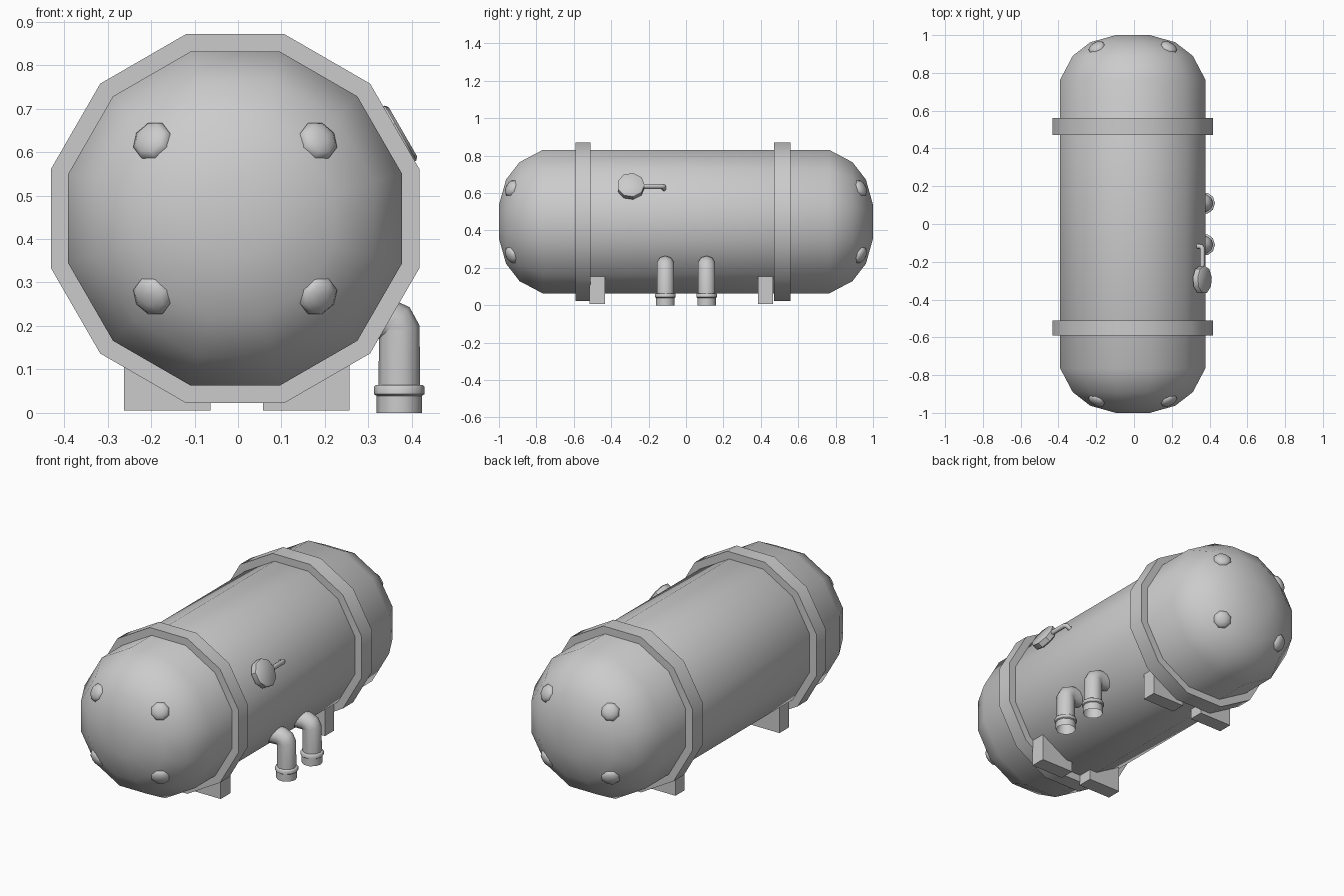
import bpy, bmesh
from math import radians, pi, cos, sin
from mathutils import Matrix, Vector

if "Cube" in bpy.data.objects:
    bpy.data.objects.remove(bpy.data.objects["Cube"])

CX, CZ = -0.0065, 0.447          # tank axis runs along y through here
R12 = 1 / cos(pi / 12)           # apothem to corner radius for twelve sides


def finish(name, bm, angle):
    bmesh.ops.recalc_face_normals(bm, faces=bm.faces)
    me = bpy.data.meshes.new(name)
    bm.to_mesh(me)
    bm.free()
    ob = bpy.data.objects.new(name, me)
    bpy.context.collection.objects.link(ob)
    me.shade_smooth()
    me.set_sharp_from_angle(angle=radians(angle))
    return ob


def lathe(name, profile, sides, matrix, angle=40, cap0=False, cap1=False, phase=0.0, closed=False):
    """Spin (radius, height) points about local z, then place with matrix."""
    bm = bmesh.new()
    rings = []
    for r, h in profile:
        rings.append([bm.verts.new(matrix @ Vector((r * cos(phase + 2 * pi * i / sides),
                                                    r * sin(phase + 2 * pi * i / sides), h)))
                      for i in range(sides)])
    pairs = list(zip(rings, rings[1:]))
    if closed:
        pairs.append((rings[-1], rings[0]))
    for a, b in pairs:
        for i in range(sides):
            j = (i + 1) % sides
            bm.faces.new((a[i], a[j], b[j], b[i]))
    if cap0:
        bm.faces.new(rings[0])
    if cap1:
        bm.faces.new(rings[-1])
    return finish(name, bm, angle)


def pipe(name, points, radius, res):
    cu = bpy.data.curves.new(name, 'CURVE')
    cu.dimensions = '3D'
    cu.bevel_depth = radius
    cu.bevel_resolution = res
    sp = cu.splines.new('POLY')
    sp.points.add(len(points) - 1)
    for p, co in zip(sp.points, points):
        p.co = (*co, 1)
    ob = bpy.data.objects.new(name, cu)
    bpy.context.collection.objects.link(ob)
    bpy.ops.object.select_all(action='DESELECT')
    ob.select_set(True)
    bpy.context.view_layer.objects.active = ob
    bpy.ops.object.convert(target='MESH')
    bpy.ops.object.shade_smooth_by_angle(angle=radians(60))


def facing(pos, normal):
    return Matrix.Translation(pos) @ Vector(normal).to_track_quat('Z', 'Y').to_matrix().to_4x4()


axis = Matrix.Translation((CX, 0, CZ)) @ Matrix.Rotation(-pi / 2, 4, 'X')

# Tank body with rounded ends
end = [(0.09, 1.0), (0.225, 0.962), (0.318, 0.89), (0.384, 0.765)]
body = [(r * R12, -y) for r, y in end] + [(r * R12, y) for r, y in reversed(end)]
lathe("tank_body", body, 12, axis, 60, True, True, pi / 12)

# Reinforcing bands
for name, y0, y1 in (("front_band", -0.59, -0.51), ("back_band", 0.47, 0.56)):
    lathe(name, [(0.38 * R12, y0), (0.424 * R12, y0), (0.424 * R12, y1), (0.38 * R12, y1)],
          12, axis, 40, phase=pi / 12, closed=True)

# Rounded bolts on both ends
for sy in (-1, 1):
    for sx in (-1, 1):
        for sz in (-1, 1):
            lathe("end_bolt", [(0.047, -0.02), (0.047, 0.006), (0.036, 0.018), (0.014, 0.024)], 8,
                  facing((CX + sx * 0.19, sy * 0.932, CZ + sz * 0.178), (sx * 0.43, sy * 0.8, sz * 0.41)),
                  60, True, True, pi / 8)

# Support feet, wedge shaped to meet the tank
for y0, y1 in ((-0.515, -0.432), (0.385, 0.465)):
    for s in (-1, 1):
        bm = bmesh.new()
        prof = [(0.06, 0.006), (0.259, 0.006), (0.259, 0.155), (0.06, 0.07)]
        f = bm.faces.new([bm.verts.new((s * x - 0.003, y0, z)) for x, z in prof])
        ext = bmesh.ops.extrude_face_region(bm, geom=[f])
        bmesh.ops.translate(bm, vec=(0, y1 - y0, 0),
                            verts=[v for v in ext['geom'] if isinstance(v, bmesh.types.BMVert)])
        if f.is_valid and not any(len(e.link_faces) < 2 for e in f.edges):
            pass
        else:
            bmesh.ops.holes_fill(bm, edges=bm.edges)
        finish("support_foot", bm, 30)

# Outlet elbows with collars
for y in (-0.11, 0.11):
    pipe("outlet_elbow", [(0.371, y, 0.03), (0.371, y, 0.19), (0.362, y, 0.208),
                          (0.34, y, 0.217), (0.26, y, 0.217)], 0.048, 3)
    lathe("outlet_collar", [(0.052, 0.0), (0.052, 0.039), (0.058, 0.043), (0.058, 0.06),
                            (0.054, 0.064), (0.045, 0.064)], 10,
          Matrix.Translation((0.371, y, 0)), 50)

# Gauge disc standing on the upper right face
n, t = Vector((cos(pi / 6), 0, 0.5)), Vector((0.5, 0, -cos(pi / 6)))
base = Vector((CX, -0.295, CZ)) + t * 0.02
lathe("gauge_disc", [(0.06, 0.39), (0.074, 0.398), (0.074, 0.428), (0.066, 0.434)], 9,
      facing(base, n), 40, True, True)

# Gauge feed pipe bending into the tank
off = lambda dy, d: base + Vector((0, dy, 0)) + n * d
pipe("gauge_pipe", [off(0.03, 0.414), off(0.165, 0.414), off(0.176, 0.407), off(0.178, 0.37)], 0.013, 2)
